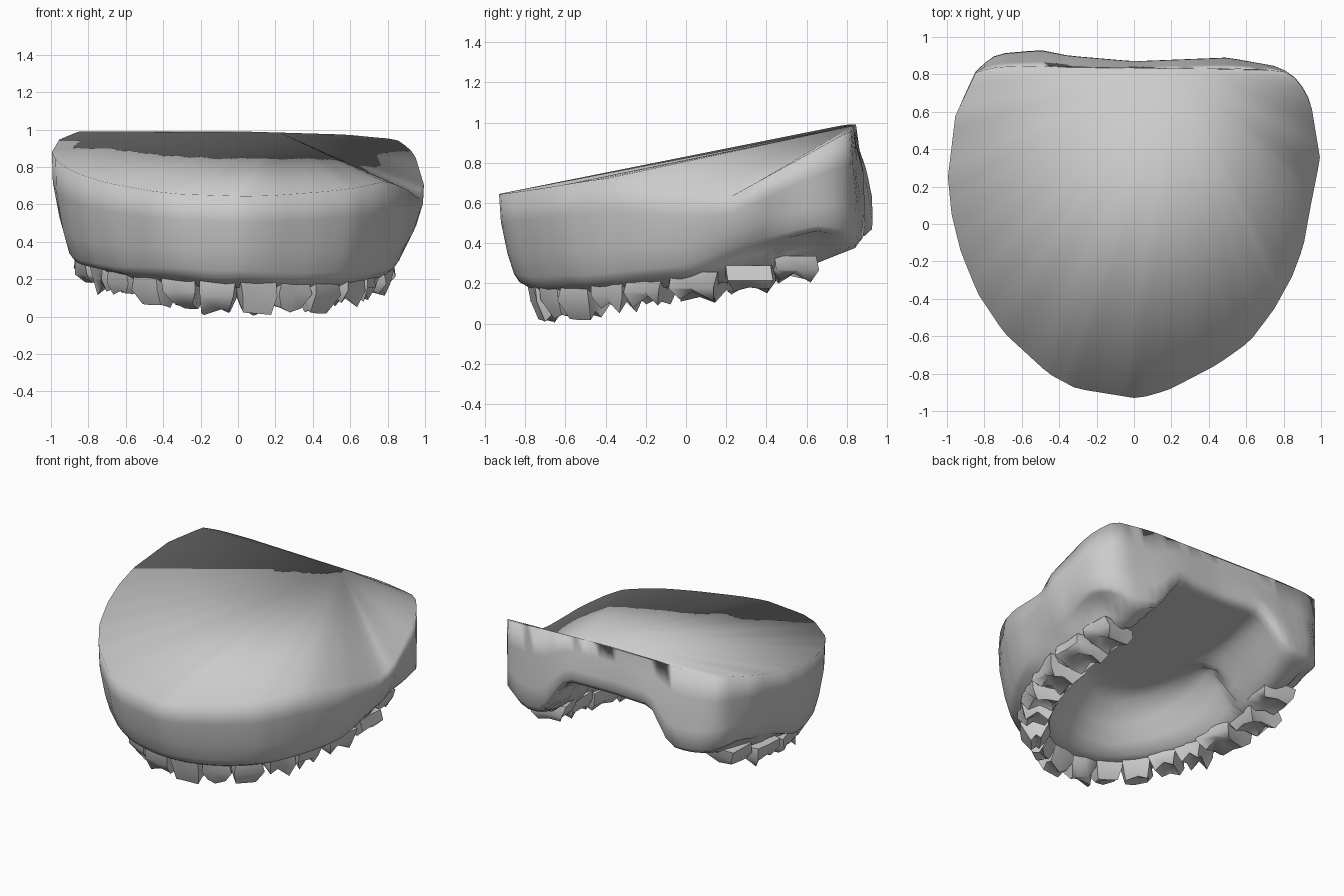
import bpy, bmesh, math, random
from mathutils import Vector, Matrix

if "Cube" in bpy.data.objects:
    bpy.data.objects.remove(bpy.data.objects["Cube"])
random.seed(4)

# Footprint of the cast, anticlockwise from the front centre
OUTLINE = [(0, -.93), (.08, -.92), (.2, -.88), (.45, -.75), (.62, -.63), (.75, -.46), (.85, -.28),
           (.91, -.12), (.95, .1), (1, .35), (.95, .65), (.88, .77), (.78, .84), (.5, .89), (0, .87),
           (-.35, .9), (-.5, .93), (-.73, .91), (-.84, .83), (-.96, .58), (-1, .25), (-.98, .05),
           (-.93, -.15), (-.84, -.37), (-.7, -.58), (-.46, -.8), (-.31, -.88)]


def resample(pts, n):
    pts = [Vector(p) for p in pts]
    segs = [(a, b, (b - a).length) for a, b in zip(pts, pts[1:] + pts[:1])]
    step, out, travelled = sum(s[2] for s in segs) / n, [], 0
    for a, b, length in segs:
        while len(out) < n and len(out) * step < travelled + length - 1e-6:
            out.append(a.lerp(b, (len(out) * step - travelled) / length))
        travelled += length
    return out


def interp(table, v):
    if v <= table[0][0]:
        return table[0][1]
    for (a, za), (b, zb) in zip(table, table[1:]):
        if v <= b:
            return za + (zb - za) * (v - a) / (b - a)
    return table[-1][1]


def smooth(t):
    t = max(0, min(1, t))
    return t * t * (3 - 2 * t)


def crest(x, y):
    return interp([(-.5, .15), (0, .18), (.4, .23), (.65, .3), (.9, .4)], y) + .05 * smooth(-x / .8)


def arch_offset(x, y):
    # signed distance from the horseshoe line of the teeth, positive outside
    if y < .3:
        return (math.hypot(x / .75, y - .3) - 1) * .85
    return abs(x) - (.75 - .15 * (y - .3))


def shelf_z(x, y):
    # lower edge of the outer wall
    return interp([(-.85, .22), (-.5, .21), (0, .26), (.3, .38), (.65, .46), (.93, .42)], y) + .03 * smooth(-x / .8)


def underside(x, y):
    d, base = arch_offset(x, y), crest(x, y)
    if d > 0:
        return base + (shelf_z(x, y) - base) * smooth(d / .15)
    palate = .54 + .15 * y
    return base + (palate - base) * smooth((-d - .09) / .27)


def rim_z(x, y):
    plane = .645 + .2 * (y + .93) - .03 * max(0, x)
    right = interp([(-.93, .645), (-.4, .72), (.22, .63), (.8, .95)], y)
    return plane + (right - plane) * smooth((x - .55) / .35)


# Cast body: outer wall from the rim down, then gum ridge and palate below
N = 96
base = resample(OUTLINE, N)
rings = [[(p.x * .995, min(p.y, .81 + .3 * max(0, p.y - .81)),
           min(1, rim_z(p.x, min(p.y, .8)))) for p in base]]
for f in (.35, .75, 1.0):
    ring = []
    for p in base:
        front = 1 - smooth((p.y - .4) / .4)
        s = 1 - .08 * front * f ** 2
        x, y = p.x * s, p.y * s
        top, low = rim_z(p.x, min(p.y, .8)), underside(x, y)
        if p.y > .82:
            y = .82 + (p.y - .82) * min(1, f * 1.3)
        ring.append((x, y, top + (low + .03 - top) * f))
    rings.append(ring)
for s in (.97, .92, .86, .79, .72, .65, .58, .5, .4, .28, .14):
    ring = []
    for p in base:
        k = s * (1 - .08 * (1 - smooth((p.y - .4) / .4)))
        ring.append((p.x * k, p.y * k, underside(p.x * k, p.y * k)))
    rings.append(ring)

bm = bmesh.new()
loops = [[bm.verts.new(c) for c in ring] for ring in rings]
for a, b in zip(loops, loops[1:]):
    for i in range(N):
        j = (i + 1) % N
        bm.faces.new((a[i], b[i], b[j], a[j]))
hub = bm.verts.new((0, 0, underside(0, 0)))
for i in range(N):
    bm.faces.new((hub, loops[-1][i], loops[-1][(i + 1) % N]))

# Top cap: long facets fanning out from one point on the back rim
rim = loops[0]
k = min(range(N), key=lambda i: abs(rim[i].co.x - .2) + (9 if rim[i].co.y < .5 else 0))
for i in range(1, N - 1):
    bm.faces.new((rim[k], rim[(k + i) % N], rim[(k + i + 1) % N]))
bmesh.ops.recalc_face_normals(bm, faces=bm.faces)


def finish(bm, name, angle):
    mesh = bpy.data.meshes.new(name)
    bm.to_mesh(mesh)
    bm.free()
    ob = bpy.data.objects.new(name, mesh)
    bpy.context.collection.objects.link(ob)
    bpy.ops.object.select_all(action='DESELECT')
    ob.select_set(True)
    bpy.context.view_layer.objects.active = ob
    bpy.ops.object.shade_smooth_by_angle(angle=math.radians(angle))
    return ob


finish(bm, "dental_cast_body", 120)


# Teeth: rough tapered blocks, blade-like in front and cusped at the back
def tooth(name, x, y, turn, width, depth, drop, molar):
    bm = bmesh.new()
    bmesh.ops.create_cube(bm, size=1)
    bmesh.ops.subdivide_edges(bm, edges=bm.edges[:], cuts=1, use_grid_fill=True)
    top = crest(x, y) + .07
    tip = max(0, crest(x, y) - drop)
    for v in bm.verts:
        c = v.co
        low = c.z < -.4
        if low:
            c.x *= .72
            c.y *= .65 if molar else .35
            if molar and abs(c.x) < .1:
                c.z += .2
            if molar and abs(c.y) < .1:
                c.z += .15
        c.x += random.uniform(-.08, .08)
        c.y += random.uniform(-.07, .07)
        if low:
            c.z += random.uniform(0, .25)
        c.x *= width
        c.y *= depth
        c.z = tip + (c.z + .5) * (top - tip)
    bmesh.ops.transform(bm, matrix=Matrix.Translation((x, y, 0)) @ Matrix.Rotation(turn, 4, 'Z'),
                        verts=bm.verts)
    finish(bm, name, 60)


# angle along the arch, width, depth, length below the gum, molar
ROW = [(8, .2, .17, .15, False), (22, .18, .16, .13, False), (36, .18, .18, .14, False),
       (49, .18, .2, .11, True), (61, .18, .21, .1, True), (75, .24, .24, .09, True),
       (90, .24, .24, .08, True)]
for side, label, half in ((1, "right", .71), (-1, "left", .75)):
    for n, (deg, w, d, drop, molar) in enumerate(ROW):
        a = math.radians(deg)
        x, y = side * half * math.sin(a), .31 - math.cos(a)
        turn = side * math.atan2(math.sin(a), half * math.cos(a))
        tooth(f"tooth_{label}_{n + 1}", x, y, turn, w, d, drop, molar)
    tooth(f"tooth_{label}_8", side * (half - .04), .53, side * math.radians(98), .22, .24, .07, True)
